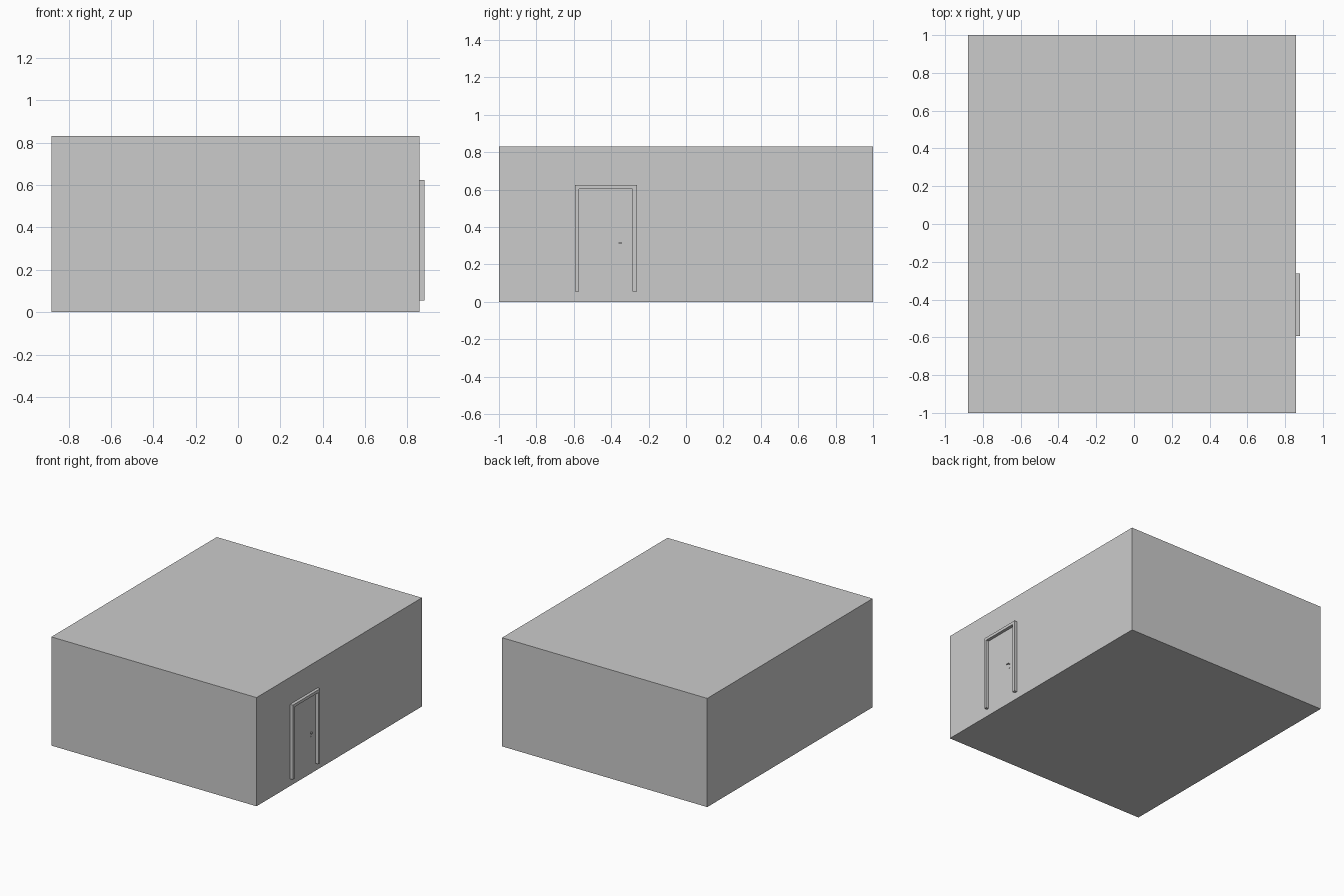
import bpy

if "Cube" in bpy.data.objects:
    bpy.data.objects.remove(bpy.data.objects["Cube"])


def box(name, lo, hi):
    """Axis-aligned box between two corners."""
    bpy.ops.mesh.primitive_cube_add(size=1)
    ob = bpy.context.object
    ob.name = name
    ob.location = [(a + b) / 2 for a, b in zip(lo, hi)]
    ob.scale = [b - a for a, b in zip(lo, hi)]
    bpy.ops.object.transform_apply(location=True, scale=True)
    return ob


WALL = 0.857   # outer face of the door wall
FRONT = 0.88   # outer face of the door frame

# Room block
box("room", (-0.88, -1, 0), (WALL, 1, 0.832))

# Door frame: one U-shaped profile extruded out of the wall
profile = [(-0.593, 0.055), (-0.593, 0.625), (-0.263, 0.625), (-0.263, 0.055),
           (-0.285, 0.055), (-0.285, 0.603), (-0.573, 0.603), (-0.573, 0.055)]
n = len(profile)
verts = [(x, y, z) for x in (WALL - 0.01, FRONT) for y, z in profile]
faces = [tuple(range(n)), tuple(range(2 * n - 1, n - 1, -1))]
faces += [(i, i + n, (i + 1) % n + n, (i + 1) % n) for i in range(n)]
mesh = bpy.data.meshes.new("door_frame")
mesh.from_pydata(verts, [], faces)
frame = bpy.data.objects.new("door_frame", mesh)
bpy.context.collection.objects.link(frame)

# Handle stem, lever and lock cylinder
box("handle_stem", (WALL - 0.01, -0.347, 0.312), (0.872, -0.341, 0.318))
box("handle_lever", (0.868, -0.362, 0.312), (0.874, -0.341, 0.318))
box("lock_cylinder", (WALL - 0.01, -0.347, 0.281), (0.861, -0.341, 0.287))
